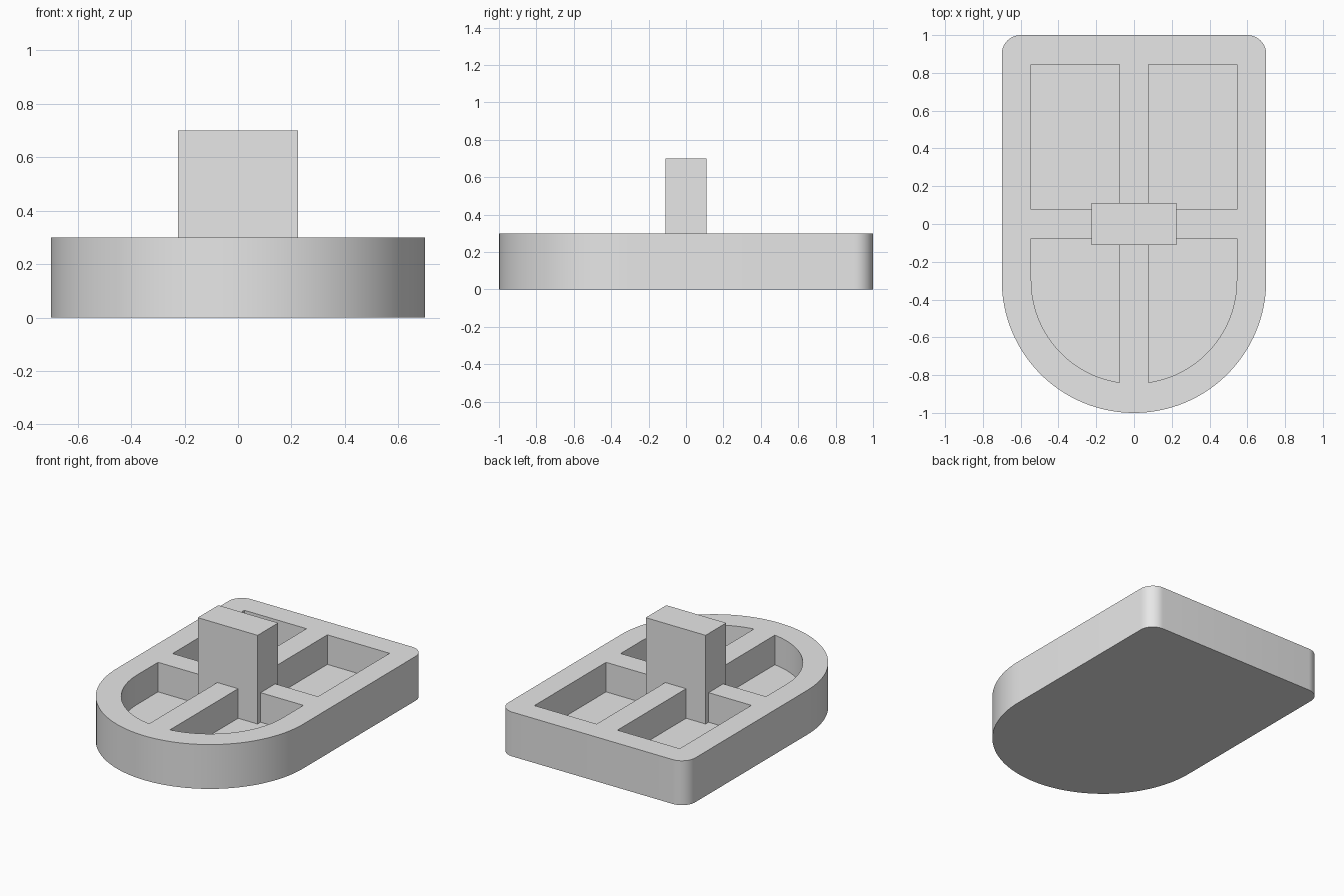
import bpy
import bmesh
from math import cos, sin, pi, radians, sqrt, acos

cube = bpy.data.objects.get("Cube")
if cube:
    bpy.data.objects.remove(cube, do_unlink=True)

HALF, HEIGHT, FLOOR = 0.70, 0.30, 0.10   # base half width, height, pocket floor
INNER, RIB = 0.544, 0.078                # pocket outer limit, half rib width
ARC_Y, BACK_Y, CORNER = -0.30, 1.0, 0.10

grey = bpy.data.materials.new("light grey")
grey.use_nodes = True
grey.diffuse_color = (0.8, 0.8, 0.8, 1)
grey.node_tree.nodes["Principled BSDF"].inputs["Base Color"].default_value = (0.8, 0.8, 0.8, 1)


def arc(cx, cy, r, start, end, steps):
    return [(cx + r * cos(start + (end - start) * i / steps),
             cy + r * sin(start + (end - start) * i / steps)) for i in range(steps + 1)]


def prism(name, outline, z0, z1):
    """Extrude a flat outline between two heights."""
    bm = bmesh.new()
    face = bm.faces.new([bm.verts.new((x, y, z0)) for x, y in outline])
    up = bmesh.ops.extrude_face_region(bm, geom=[face])["geom"]
    bmesh.ops.translate(bm, vec=(0, 0, z1 - z0),
                        verts=[v for v in up if isinstance(v, bmesh.types.BMVert)])
    bmesh.ops.recalc_face_normals(bm, faces=bm.faces)
    mesh = bpy.data.meshes.new(name)
    bm.to_mesh(mesh)
    bm.free()
    mesh.materials.append(grey)
    obj = bpy.data.objects.new(name, mesh)
    bpy.context.collection.objects.link(obj)
    return obj


def select(obj):
    bpy.ops.object.select_all(action='DESELECT')
    bpy.context.view_layer.objects.active = obj
    obj.select_set(True)


def combine(body, tool, operation):
    """Apply a boolean and discard the tool."""
    tool.hide_render = True
    mod = body.modifiers.new(operation.lower(), 'BOOLEAN')
    mod.operation, mod.object, mod.solver = operation, tool, 'EXACT'
    select(body)
    bpy.ops.object.modifier_apply(modifier=mod.name)
    bpy.data.objects.remove(tool, do_unlink=True)


# Base: round front, softly rounded back corners
cx, cy = HALF - CORNER, BACK_Y - CORNER
base = prism("base_tray", arc(0, ARC_Y, HALF, pi, 2 * pi, 64)
             + arc(cx, cy, CORNER, 0, pi / 2, 10)
             + arc(-cx, cy, CORNER, pi / 2, pi, 10), 0, HEIGHT)

# Four pockets leaving a cross of ribs
sweep_end = -acos(RIB / INNER)
back_pocket = [(RIB, RIB), (INNER, RIB), (INNER, 0.844), (RIB, 0.844)]
front_pocket = [(RIB, -RIB), (INNER, -RIB)] + arc(0, ARC_Y, INNER, 0, sweep_end, 32)
for side in (1, -1):
    for outline in (back_pocket, front_pocket):
        combine(base, prism("pocket_cutter", [(side * x, y) for x, y in outline],
                            FLOOR, HEIGHT + 0.1), 'DIFFERENCE')

# Central post, standing in the tray
px, py = 0.224, 0.11
post = prism("centre_post", [(-px, -py), (px, -py), (px, py), (-px, py)], FLOOR - 0.05, 0.70)
combine(base, post, 'UNION')

select(base)
bpy.ops.object.shade_smooth_by_angle(angle=radians(30))
